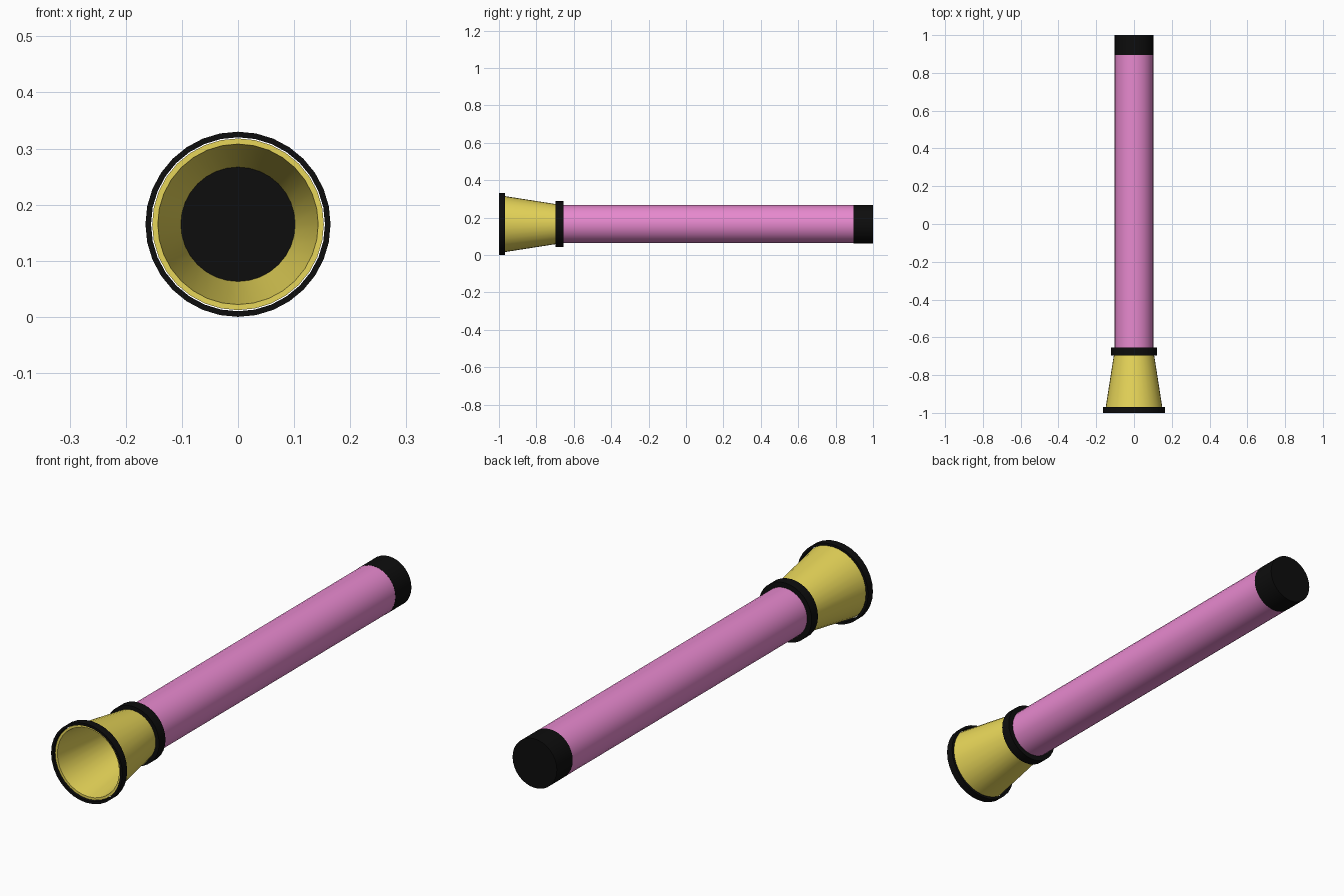
import bpy, bmesh, math

if "Cube" in bpy.data.objects:
    bpy.data.objects.remove(bpy.data.objects["Cube"])

SIDES = 32
AXIS_Z = 0.165


def material(name, rgb):
    m = bpy.data.materials.new(name)
    m.diffuse_color = (*rgb, 1)
    m.use_nodes = True
    m.node_tree.nodes["Principled BSDF"].inputs["Base Color"].default_value = m.diffuse_color
    return m


pink = material("pink", (0.8, 0.25, 0.62))
yellow = material("yellow", (0.8, 0.67, 0.1))
black = material("black", (0.004, 0.004, 0.004))


def lathe(name, profile, mat, closed=False):
    """Revolve (radius, y) points about the long axis; open profiles get end caps."""
    bm = bmesh.new()
    rings = []
    for r, y in profile:
        rings.append([bm.verts.new((r * math.sin(2 * math.pi * i / SIDES), y,
                                    AXIS_Z + r * math.cos(2 * math.pi * i / SIDES)))
                      for i in range(SIDES)])
    pairs = list(zip(rings, rings[1:]))
    if closed:
        pairs.append((rings[-1], rings[0]))
    else:
        bm.faces.new(rings[0])
        bm.faces.new(rings[-1])
    for a, b in pairs:
        for i in range(SIDES):
            j = (i + 1) % SIDES
            bm.faces.new((a[i], a[j], b[j], b[i]))
    bmesh.ops.recalc_face_normals(bm, faces=bm.faces)
    mesh = bpy.data.meshes.new(name)
    bm.to_mesh(mesh)
    bm.free()
    mesh.materials.append(mat)
    obj = bpy.data.objects.new(name, mesh)
    bpy.context.collection.objects.link(obj)
    bpy.ops.object.select_all(action='DESELECT')
    obj.select_set(True)
    bpy.context.view_layer.objects.active = obj
    bpy.ops.object.shade_smooth_by_angle(angle=math.radians(35))
    return obj


# Handle and its end cap
lathe("handle", [(0.102, -0.67), (0.102, 0.895)], pink)
lathe("end_cap", [(0.1025, 0.895), (0.1025, 1.0)], black)

# Solid collar joining handle and head; its front closes the bottom of the bell
lathe("collar", [(0.123, -0.697), (0.123, -0.655)], black)

# Thick-walled flared head
lathe("head", [(0.106, -0.69), (0.153, -0.99), (0.143, -0.99), (0.101, -0.69)],
      yellow, closed=True)

# Loose rim band around the mouth
lathe("rim_band", [(0.165, -1.0), (0.165, -0.968), (0.155, -0.968), (0.155, -1.0)],
      black, closed=True)
